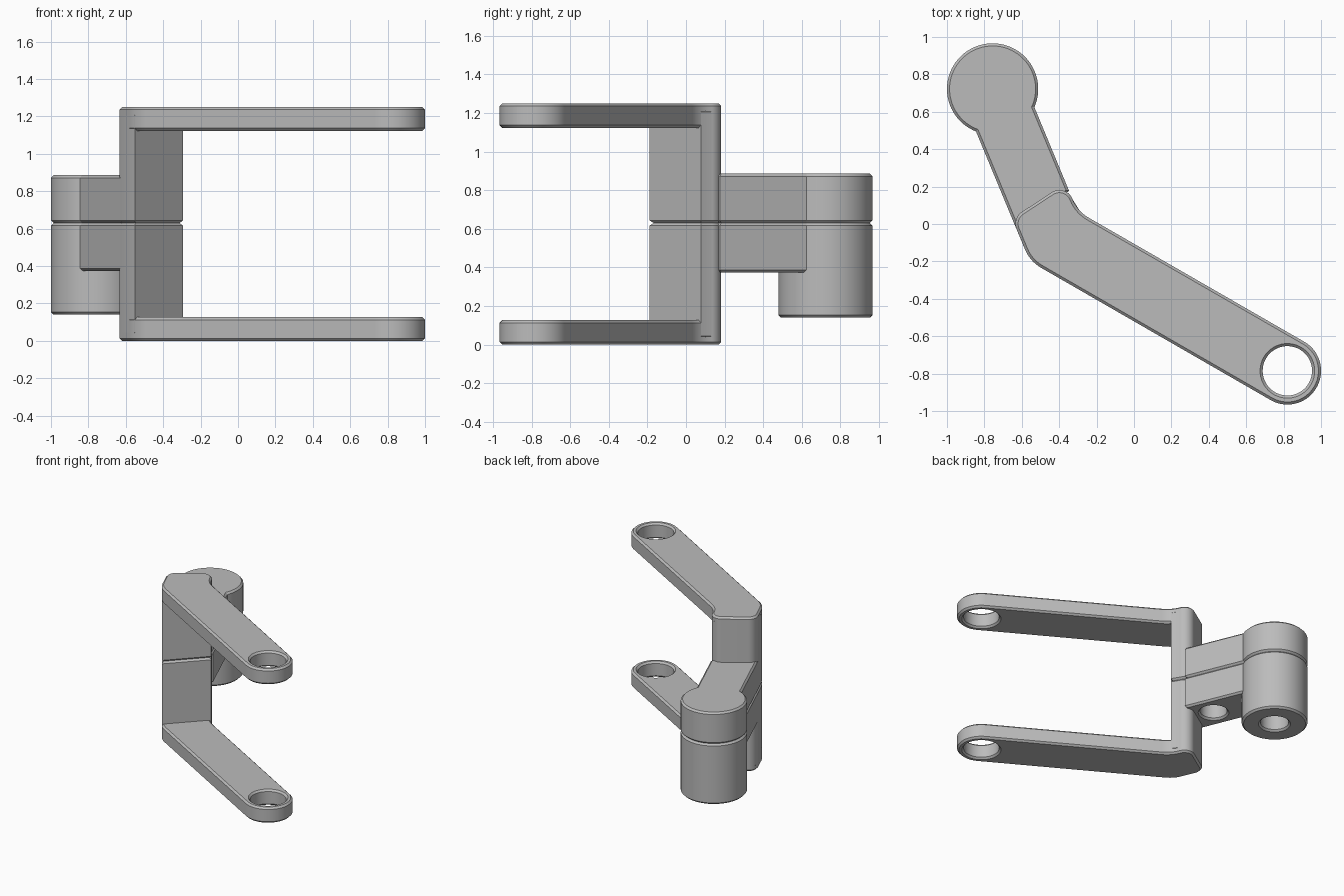
import bpy, bmesh, math
from mathutils import Vector

cube = bpy.data.objects.get("Cube")
if cube:
    bpy.data.objects.remove(cube, do_unlink=True)

# Single grey finish
grey = bpy.data.materials.new("plain grey")
grey.use_nodes = True
GREY = (0.5, 0.5, 0.5, 1)
grey.diffuse_color = GREY
grey.node_tree.nodes["Principled BSDF"].inputs["Base Color"].default_value = GREY

CHAMFER = 0.014
TOTAL, SEAM, PLATE = 1.25, 0.63, 0.127


def rounded(corners):
    """Outline from (x, y, radius) corners, each turned into an arc."""
    out = []
    for i, (x, y, r) in enumerate(corners):
        p = Vector((x, y))
        if r == 0:
            out.append(p)
            continue
        a = (Vector(corners[i - 1][:2]) - p).normalized()
        b = (Vector(corners[(i + 1) % len(corners)][:2]) - p).normalized()
        half = a.angle(b) / 2
        centre = p + (a + b).normalized() * (r / math.sin(half))
        start = p + a * (r / math.tan(half)) - centre
        end = p + b * (r / math.tan(half)) - centre
        turn = math.pi - 2 * half
        sign = 1 if start.cross(end) > 0 else -1
        steps = max(4, round(turn / math.radians(5)))
        for k in range(steps + 1):
            t = sign * turn * k / steps
            c, s = math.cos(t), math.sin(t)
            out.append(centre + Vector((start.x * c - start.y * s,
                                        start.x * s + start.y * c)))
    return out


def circle(centre, r, n=72):
    return [centre + Vector((math.cos(2 * math.pi * i / n),
                             math.sin(2 * math.pi * i / n))) * r for i in range(n)]


def to_object(name, bm):
    bmesh.ops.recalc_face_normals(bm, faces=bm.faces)
    mesh = bpy.data.meshes.new(name)
    bm.to_mesh(mesh)
    bm.free()
    mesh.materials.append(grey)
    obj = bpy.data.objects.new(name, mesh)
    bpy.context.collection.objects.link(obj)
    return obj


def prism(name, outline, z0, z1):
    """Extruded outline with chamfered top and bottom rims."""
    bm = bmesh.new()
    face = bm.faces.new([bm.verts.new((p.x, p.y, z0)) for p in outline])
    ext = bmesh.ops.extrude_face_region(bm, geom=[face])["geom"]
    bmesh.ops.translate(bm, vec=(0, 0, z1 - z0),
                        verts=[v for v in ext if isinstance(v, bmesh.types.BMVert)])
    bmesh.ops.recalc_face_normals(bm, faces=bm.faces)
    rims = [e for e in bm.edges if abs(e.verts[0].co.z - e.verts[1].co.z) < 1e-5]
    bmesh.ops.bevel(bm, geom=rims, offset=CHAMFER, offset_type='OFFSET', segments=1,
                    profile=0.5, affect='EDGES', clamp_overlap=False)
    return to_object(name, bm)


def drill(obj, centre, r, z0, z1, ends):
    """Cut a round hole, flared by a chamfer at the chosen ends."""
    rings = []
    over = 0.05
    for z, d, flare in ((z0, -1, 'B' in ends), (z1, 1, 'T' in ends)):
        if flare:
            pair = [(z + d * over, r + CHAMFER + over), (z - d * CHAMFER, r)]
        else:
            pair = [(z + d * over, r)]
        rings += pair if d < 0 else pair[::-1]
    bm = bmesh.new()
    loops = [[bm.verts.new((p.x, p.y, z)) for p in circle(centre, rad)] for z, rad in rings]
    for lo, hi in zip(loops, loops[1:]):
        for i in range(len(lo)):
            bm.faces.new((lo[i - 1], lo[i], hi[i], hi[i - 1]))
    bm.faces.new(loops[0])
    bm.faces.new(loops[-1])
    cutter = to_object("hole_cutter", bm)
    cutter.hide_render = True
    mod = obj.modifiers.new("hole", 'BOOLEAN')
    mod.operation, mod.solver, mod.object = 'DIFFERENCE', 'EXACT', cutter
    bpy.context.view_layer.objects.active = obj
    bpy.ops.object.modifier_apply(modifier=mod.name)
    bpy.data.objects.remove(cutter, do_unlink=True)


# Plan layout: arm runs along u, link runs along d
eye = Vector((0.82, -0.785))
u, n = Vector((0.866, -0.5)), Vector((0.5, 0.866))
pivot = Vector((-0.756, 0.722))
d, m = Vector((0.383, -0.924)), Vector((0.924, 0.383))
W, LINK_W = 0.18, 0.169

back = [(-0.3645, 0.219, 0.075), (-0.652, 0.03, 0.075)]
low, high = eye + u * W - n * W, eye + u * W + n * W
arm_outline = rounded([(low.x, low.y, W - 0.001), (high.x, high.y, W - 0.001),
                       (-0.302, 0.068, 0.2), *back, (-0.556, -0.2, 0.2)])
column_outline = rounded([(-0.551, -0.19, 0), (-0.294, 0.077, 0),
                          (-0.328, 0.131, 0), *back, (-0.582, -0.138, 0)])
link_outline = [pivot + d * 0.1 - m * LINK_W, pivot + d * 0.74 - m * LINK_W,
                pivot + d * 0.66 + m * LINK_W, pivot + d * 0.1 + m * LINK_W]
boss_outline = circle(pivot, 0.244)
bolt = pivot + d * 0.51

# Lower and upper halves meet at the seam
parts = []
for side, arm_z, column_z, link_z, boss_z in (
        ("lower", (0, PLATE), (0.03, SEAM), (0.373, SEAM), (0.14, SEAM)),
        ("upper", (TOTAL - PLATE, TOTAL), (SEAM, TOTAL - 0.03),
         (SEAM, 0.886), (SEAM, 0.886))):
    arm = prism(side + "_arm", arm_outline, *arm_z)
    drill(arm, eye, 0.132, *arm_z, "BT")
    column = prism(side + "_column", column_outline, *column_z)
    link = prism(side + "_link", link_outline, *link_z)
    boss = prism(side + "_boss", boss_outline, *boss_z)
    if side == "lower":
        drill(link, bolt, 0.1, *link_z, "B")
        drill(boss, pivot, 0.105, *boss_z, "B")
    parts += [arm, column, link, boss]

# Smooth round walls, crisp chamfers
for obj in parts:
    bpy.ops.object.select_all(action='DESELECT')
    obj.select_set(True)
    bpy.context.view_layer.objects.active = obj
    bpy.ops.object.shade_smooth_by_angle(angle=math.radians(30))
